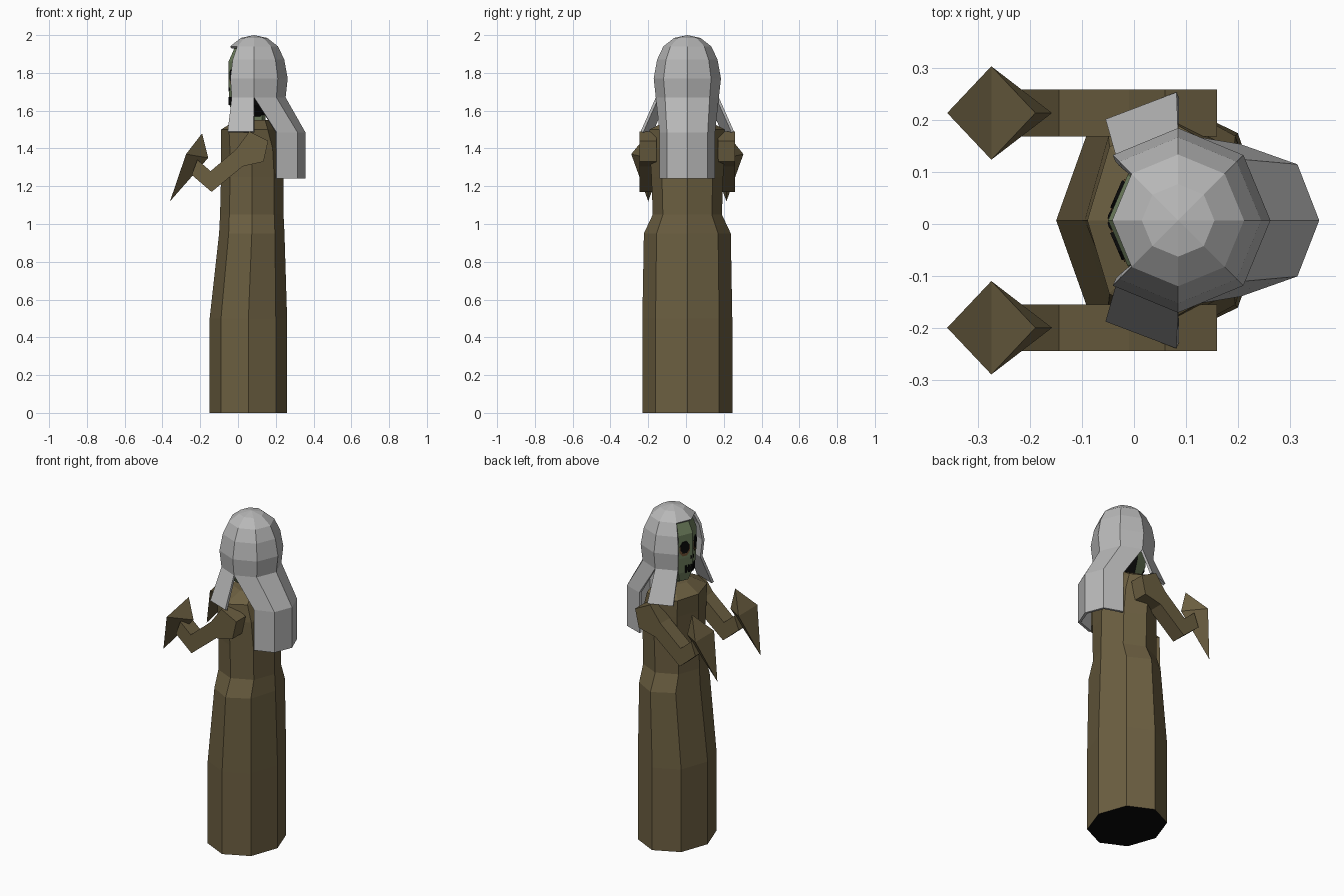
import bpy, bmesh, math
from mathutils import Vector

if "Cube" in bpy.data.objects:
    bpy.data.objects.remove(bpy.data.objects["Cube"])

CY = 0.007  # centre line of the figure


def mat(name, rgb):
    m = bpy.data.materials.new(name)
    m.diffuse_color = (*rgb, 1)
    m.use_nodes = True
    m.node_tree.nodes["Principled BSDF"].inputs["Base Color"].default_value = m.diffuse_color
    return m


BROWN = mat("robe brown", (0.15, 0.115, 0.053))
GREY = mat("hair grey", (0.48, 0.48, 0.48))
GREEN = mat("skin green", (0.17, 0.23, 0.12))
BLACK = mat("black", (0.003, 0.003, 0.003))
RUST = mat("rust brown", (0.16, 0.085, 0.035))


def make(name, verts, faces, mats, rule=None, fix=True):
    me = bpy.data.meshes.new(name)
    me.from_pydata([tuple(v) for v in verts], [], faces)
    for m in mats:
        me.materials.append(m)
    if fix:
        bm = bmesh.new()
        bm.from_mesh(me)
        bmesh.ops.recalc_face_normals(bm, faces=bm.faces)
        bm.to_mesh(me)
        bm.free()
    if rule:
        for p in me.polygons:
            p.material_index = rule(p)
    ob = bpy.data.objects.new(name, me)
    bpy.context.collection.objects.link(ob)
    return ob


def loft(name, rings, mats, rule=None):
    """Closed eight-sided loft; each ring is (z, centre x, radius x, radius y)."""
    verts, faces = [], []
    for z, cx, rx, ry in rings:
        for k in range(8):
            a = k * math.pi / 4
            verts.append((cx + rx * math.cos(a), CY + ry * math.sin(a), z))
    for i in range(len(rings) - 1):
        for k in range(8):
            n = (k + 1) % 8
            faces.append((i * 8 + k, i * 8 + n, i * 8 + 8 + n, i * 8 + 8 + k))
    faces.append(tuple(range(7, -1, -1)))
    faces.append(tuple(range(len(verts) - 8, len(verts))))
    return make(name, verts, faces, mats, rule)


# Robe, dark underneath
loft("robe", [(0, .055, .205, .238), (.5, .055, .205, .238), (.95, .073, .173, .23),
              (1.05, .073, .168, .183), (1.25, .075, .165, .19), (1.40, .07, .16, .2),
              (1.5, .055, .145, .2), (1.55, .08, .09, .1)],
     [BROWN, BLACK], lambda p: 1 if p.normal.z < -.9 else 0)

# Neck and head, dark behind the face
loft("neck", [(1.5, .085, .06, .06), (1.62, .085, .06, .06)], [GREEN])
loft("head", [(1.57, .06, .08, .07), (1.63, .075, .12, .11), (1.72, .08, .13, .125),
              (1.86, .08, .13, .125), (1.94, .085, .10, .10)],
     [GREEN, BLACK], lambda p: 1 if p.center.x > .05 else 0)


# Face details: thin plates on the two front facets
def plate(name, side, t, z, w, h, m, n=8, lift=.004):
    a = Vector((-.05, CY, 0))
    b = Vector((-.012, CY + side * .088, 0))
    u = (b - a).normalized()
    out = Vector((-abs(u.y), side * u.x, 0))
    c = a.lerp(b, t) + Vector((0, 0, z))
    if z < 1.72:  # follow the jaw taper
        c -= out * (1.72 - z) * .06
    verts = []
    for off in (0, lift):
        for k in range(n):
            q = 2 * math.pi * (k + .5) / n
            verts.append(c + u * w * math.cos(q) + Vector((0, 0, h * math.sin(q))) + out * off)
    faces = [tuple(range(n)), tuple(range(n, 2 * n))]
    faces += [(k, (k + 1) % n, n + (k + 1) % n, n + k) for k in range(n)]
    make(name, verts, faces, [m])


for s in (-1, 1):
    plate("eye_socket", s, .55, 1.775, .036, .045, RUST, lift=.003)
    plate("eye", s, .55, 1.785, .031, .037, BLACK, lift=.006)
    plate("nostril", s, .12, 1.715, .006, .012, BLACK, 4)
    plate("mouth", s, .24, 1.65, .028, .012, BLACK, 4, .007)
    for t in (.08, .26, .44):
        plate("mouth_stitch", s, t, 1.65, .006, .03, BLACK, 4, .007)


# Arms: bent side profile extruded across, with a flared sleeve end
PROFILE = [(.06, 1.49), (.16, 1.44), (.135, 1.33), (.025, 1.305), (-.14, 1.17),
           (-.245, 1.26), (-.215, 1.34), (-.145, 1.28), (-.01, 1.395)]
for s in (-1, 1):
    y = CY + s * .207
    n = len(PROFILE)
    verts = [(x, y + d, z) for d in (-.045, .045) for x, z in PROFILE]
    faces = [tuple(range(n)), tuple(range(n, 2 * n))]
    faces += [(k, (k + 1) % n, n + (k + 1) % n, n + k) for k in range(n)]
    make("arm", verts, faces, [BROWN])
    cuff = [(-.19, y, 1.48), (-.275, y + .09, 1.37), (-.36, y, 1.12), (-.275, y - .09, 1.37),
            (-.158, y, 1.35)]
    make("sleeve_end", cuff, [(0, 1, 3), (1, 2, 3), (0, 1, 4), (1, 2, 4), (2, 3, 4), (3, 0, 4)],
         [BROWN])

# Hair: eight-sided cap, open at the face, with side locks and a back fall
HX = .085
RINGS = [(1.985, .07), (1.94, .127), (1.87, .16), (1.77, .178), (1.67, .167)]
verts = [(HX, CY, 2.0)]
for z, r in RINGS:
    for k in range(8):
        a = k * math.pi / 4
        verts.append((HX + r * math.cos(a), CY + r * math.sin(a), z))
faces = []
for k in range(8):
    n = (k + 1) % 8
    faces.append((0, 1 + k, 1 + n))
    for i in range(1 if k in (3, 4) else 4):
        a, b = 1 + i * 8, 9 + i * 8
        faces.append((a + k, b + k, b + n, a + n))
last = 1 + 8 * 4


def strip(cols, rows):
    """Continue the last ring's columns downward through extra rows."""
    top = [last + c for c in cols]
    for row in rows:
        low = list(range(len(verts), len(verts) + len(row)))
        verts.extend((x, CY + y, z) for x, y, z in row)
        for j in range(len(cols) - 1):
            faces.append((top[j], low[j], low[j + 1], top[j + 1]))
        top = low


fall = [(.205, -.147), (.315, -.108), (.357, 0), (.315, .108), (.205, .147)]
strip([6, 7, 0, 1, 2], [[(x, y, z) for x, y in fall] for z in (1.485, 1.24)])
strip([2, 3], [[(.082, .247, 1.49), (-.055, .195, 1.49)]])
strip([5, 6], [[(-.055, -.195, 1.49), (.082, -.247, 1.49)]])
hair = make("hair", verts, faces, [GREY], fix=False)
sol = hair.modifiers.new("thickness", "SOLIDIFY")
sol.thickness = .015
sol.offset = -1
